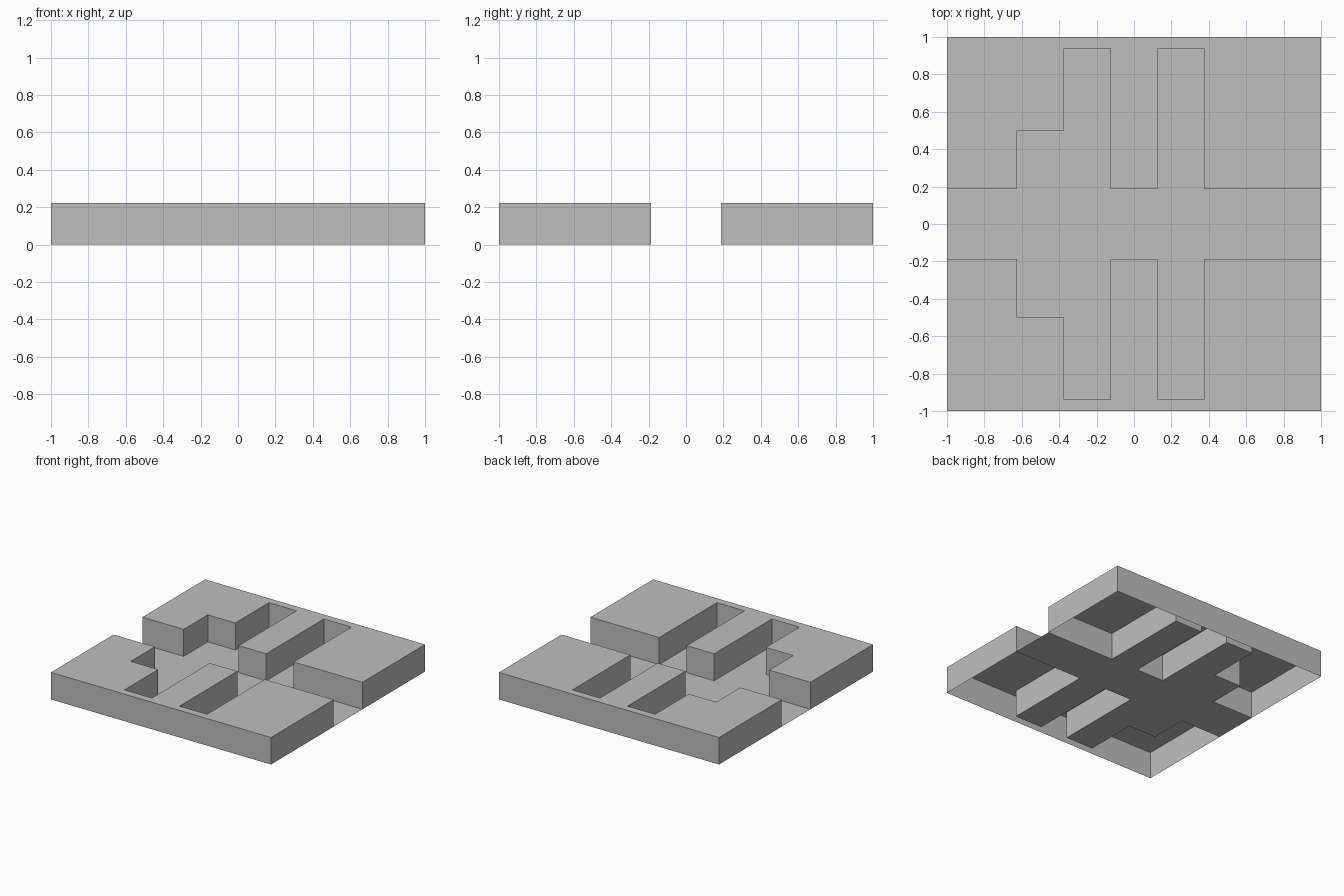
import bpy
import bmesh

cube = bpy.data.objects.get("Cube")
if cube:
    bpy.data.objects.remove(cube, do_unlink=True)

HEIGHT = 0.222
ROAD = 0.1875   # half width of the main channel
STEP = 0.5      # depth of the shallow bay
DEEP = 0.9375   # depth of the long bays

# Single matte grey for the whole model
grey = bpy.data.materials.new("light grey")
grey.use_nodes = True
colour = (0.52, 0.52, 0.52, 1.0)
grey.diffuse_color = colour
grey.node_tree.nodes["Principled BSDF"].inputs["Base Color"].default_value = colour

# Edge of the channel from left to right: (start x, depth) of each stretch
stretches = [(-1, ROAD), (-0.625, STEP), (-0.375, DEEP), (-0.125, ROAD),
             (0.125, DEEP), (0.375, ROAD), (1, None)]
edge = []
for (x0, depth), (x1, _) in zip(stretches, stretches[1:]):
    edge += [(x0, depth), (x1, depth)]


def make_object(name, bm):
    mesh = bpy.data.meshes.new(name)
    bm.to_mesh(mesh)
    bm.free()
    mesh.materials.append(grey)
    obj = bpy.data.objects.new(name, mesh)
    bpy.context.collection.objects.link(obj)
    return obj


# Sunken channel floor, a single thin sheet
bm = bmesh.new()
outline = [(x, -y) for x, y in edge] + edge[::-1]
bm.faces.new([bm.verts.new((x, y, 0)) for x, y in outline])
make_object("channel_floor", bm)

# Raised block: walls and top, open underneath, mirrored to the front
bm = bmesh.new()
outline = edge + [(1, 1), (-1, 1)]
low = [bm.verts.new((x, y, 0)) for x, y in outline]
high = [bm.verts.new((x, y, HEIGHT)) for x, y in outline]
bm.faces.new(high)
for i in range(len(outline)):
    j = (i + 1) % len(outline)
    bm.faces.new((low[i], low[j], high[j], high[i]))
blocks = make_object("raised_blocks", bm)
mirror = blocks.modifiers.new("front_half", "MIRROR")
mirror.use_axis = (False, True, False)
